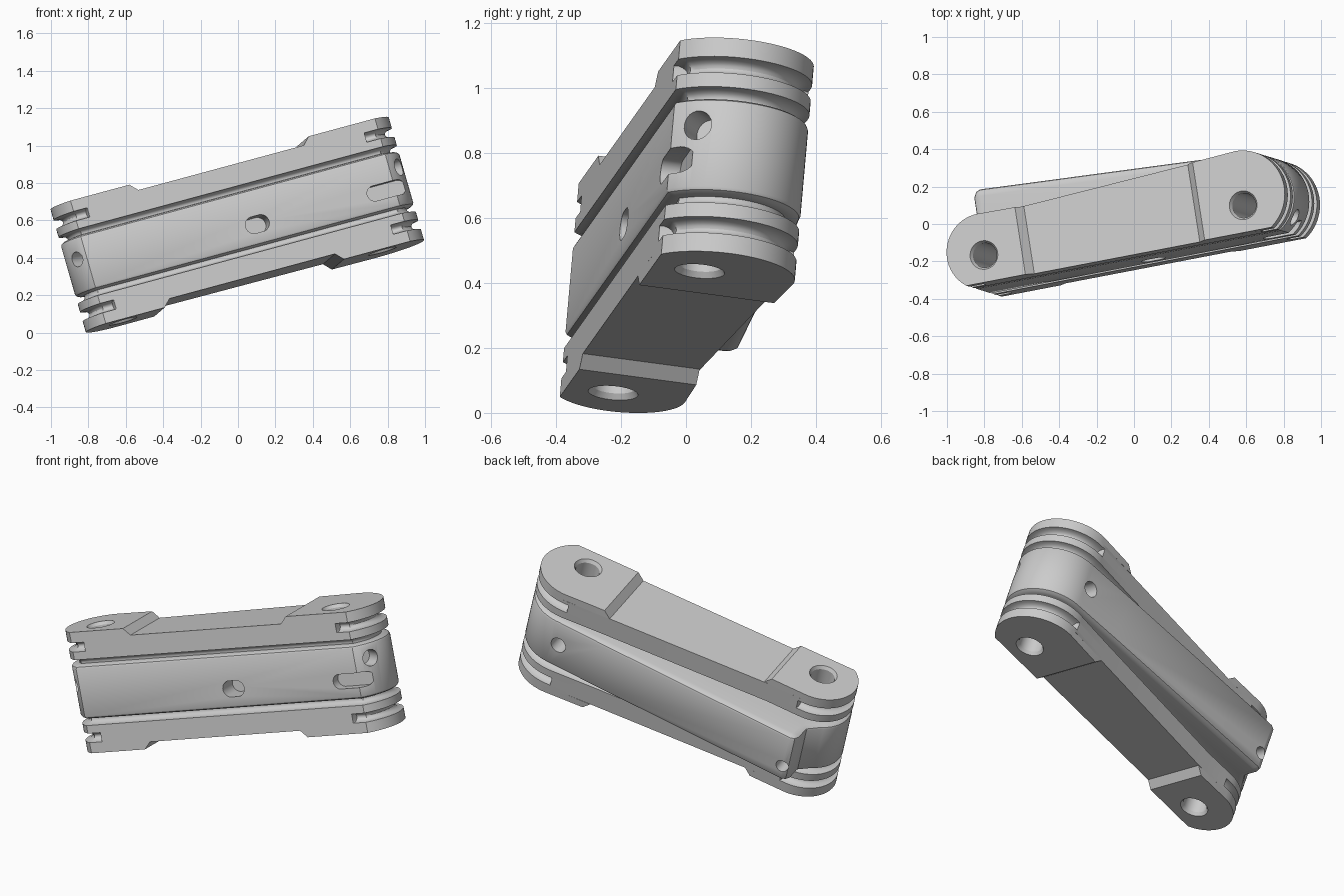
import bpy, bmesh
from math import sin, cos, radians, sqrt
from mathutils import Vector, Matrix

cube = bpy.data.objects.get("Cube")
if cube:
    bpy.data.objects.remove(cube)

# Link frame: length axis, depth axis and pin axis, tilted in space
pin = Vector((-0.275, 0.085, 0.958)).normalized()
length = Vector((0.949, 0.182, 0.256))
length = (length - pin * length.dot(pin)).normalized()
depth = pin.cross(length)
FRAME = Matrix((length, depth, pin)).transposed().to_4x4()
FRAME.translation = Vector((-0.015, -0.062, 0.577))

PIN = 0.73        # pin distance from the middle
FRONT = -0.145    # flat front side
GROOVE = 0.045    # groove depth
HALF_GROOVE = 0.026
BODY_TOP, BOSS_TOP = 0.303, 0.343

grey = bpy.data.materials.new("light grey")
grey.use_nodes = True
grey.diffuse_color = (0.6, 0.6, 0.6, 1)
grey.node_tree.nodes["Principled BSDF"].inputs["Base Color"].default_value = (0.6, 0.6, 0.6, 1)


def arc(cu, cv, r, start, end, steps):
    angles = [radians(start + (end - start) * i / steps) for i in range(steps + 1)]
    return [(cu + r * cos(a), cv + r * sin(a)) for a in angles]


def left_arc(end):
    return arc(-PIN, 0.02, 0.205, 233.6, end, 24)


def right_arc():
    return arc(PIN, 0.055, 0.24, 90, -56.4, 28)


def inset(points, amounts):
    """Move each point of a clockwise outline inward by its amount."""
    result = []
    for i, p in enumerate(points):
        p = Vector(p)
        a = (p - Vector(points[i - 1])).normalized()
        b = (Vector(points[(i + 1) % len(points)]) - p).normalized()
        t = (a + b).normalized()
        result.append(p + Vector((t.y, -t.x)) * amounts[i])
    return result


def loft(name, rings):
    """Solid through (height, outline) rings with equal point counts."""
    bm = bmesh.new()
    loops = [[bm.verts.new((p[0], p[1], w)) for p in pts] for w, pts in rings]
    n = len(loops[0])
    for lo, hi in zip(loops, loops[1:]):
        for i in range(n):
            j = (i + 1) % n
            bm.faces.new((lo[i], lo[j], hi[j], hi[i]))
    bm.faces.new(loops[0])
    bm.faces.new(loops[-1])
    bmesh.ops.recalc_face_normals(bm, faces=bm.faces)
    mesh = bpy.data.meshes.new(name)
    bm.to_mesh(mesh)
    bm.free()
    mesh.materials.append(grey)
    obj = bpy.data.objects.new(name, mesh)
    bpy.context.collection.objects.link(obj)
    return obj


# Body: grooves all round beside the middle, and short ones round the ends
left = left_arc(90)
right = right_arc()
back = [(-0.70, 0.225), (-0.695, 0.225), (-0.52, 0.222), (0.45, 0.277), (0.695, 0.294), (0.70, 0.295)]
front = [(0.79, FRONT), (0.785, FRONT), (-0.775, FRONT), (-0.78, FRONT)]
outline = left + back + right + front
at_end = [abs(u) > (0.698 if v > 0 else 0.778) and not (0.78 < u < 0.787 and v == FRONT)
          for u, v in outline]


def grooved(d, ends_only):
    return inset(outline, [d if e or not ends_only else 0 for e in at_end])


half = []
for k in range(6):
    t = radians(18 * k)
    half.append((0.16 + HALF_GROOVE * sin(t), grooved(GROOVE * cos(t), False)))
for k in range(11):
    t = radians(-90 + 18 * k)
    half.append((0.257 + HALF_GROOVE * sin(t), grooved(GROOVE * cos(t), True)))
half.append((BODY_TOP, outline))
body = loft("body", [(-w, pts) for w, pts in reversed(half)] + half)

# Centre block: wider at the back of one end
block_outline = (left_arc(125) + [(-0.79, 0.25), (-0.79, 0.34), (-0.775, 0.37), (-0.75, 0.38), (0.43, 0.315)]
                 + right_arc())
block_half = []
for k in range(4):
    t = radians(90 - 28 * k)
    d = GROOVE * (1 - sin(t)) * 0.9
    block_half.append((0.134 + 0.02 * cos(t), inset(block_outline, [d] * len(block_outline))))
block = loft("centre_block", [(-w, pts) for w, pts in reversed(block_half)] + block_half)

# Raised bosses with ramped inner edges, on both faces
def boss_outline(side, ramp):
    if side < 0:
        u = -0.52 + ramp
        return left + [(u, 0.222), (u, FRONT)]
    u = 0.49 - ramp
    return [(u, FRONT), (u, 0.279)] + right


parts = [body, block]
for face, label in ((1, "upper"), (-1, "lower")):
    for side, end in ((-1, "right"), (1, "left")):
        rings = [(face * (BODY_TOP - 0.001), boss_outline(side, 0.04)),
                 (face * BOSS_TOP, boss_outline(side, 0))]
        parts.append(loft(f"{label}_{end}_boss", rings))

# Holes: cutters are lofted along their own axis, then placed
cutters = []


def cutter(rings, place=None, targets=parts):
    obj = loft("hole_cutter", rings)
    obj.hide_render = True
    if place:
        obj.data.transform(place)
    cutters.append((obj, targets))


def drill(u, v, w, direction, r, deep, stretch=0.0):
    """Blind hole entering at a point; stretch makes it a slot along the length."""
    shape = [(x + (stretch if x > 0 else -stretch), y) for x, y in arc(0, 0, r, 5, 350, 23)]
    z = Vector(direction).normalized()
    y = Vector((0, 0, 1))
    place = Matrix((y.cross(z), y, z)).transposed().to_4x4()
    place.translation = Vector((u, v, w))
    cutter([(-0.08, shape), (deep, shape)], place, [body, block])


for u in (-PIN, PIN):
    bore = [(w, arc(u, 0, r, 0, 348.75, 31)) for w, r in
            ((-0.36, 0.088), (-0.325, 0.066), (0.325, 0.066), (0.36, 0.088))]
    cutter(bore)
drill(0.09, FRONT, -0.04, (0, 1, 0), 0.046, 0.12, 0.02)        # front middle
drill(0.82, FRONT, -0.045, (0, 1, 0), 0.042, 0.06, 0.07)       # end slot
drill(0.93, -0.08, 0.062, (-0.82, 0.57, 0), 0.046, 0.1)        # end hole
drill(-0.9, -0.10, 0.033, (0.82, 0.57, 0), 0.04, 0.1)          # opposite end hole
drill(0.70, 0.295, 0.0, (0, -1, 0), 0.045, 0.1)                # back hole
drill(-0.74, 0.38, -0.06, (0, -1, 0), 0.036, 0.1)              # wide end hole

for obj, targets in cutters:
    for part in targets:
        mod = part.modifiers.new("hole", "BOOLEAN")
        mod.operation = "DIFFERENCE"
        mod.solver = "EXACT"
        mod.object = obj

# Bake the holes, tilt into place and shade
for part in parts:
    bpy.ops.object.select_all(action="DESELECT")
    part.select_set(True)
    bpy.context.view_layer.objects.active = part
    for mod in list(part.modifiers):
        bpy.ops.object.modifier_apply(modifier=mod.name)
    part.data.transform(FRAME)
    bpy.ops.object.shade_smooth_by_angle(angle=radians(30))
for obj, targets in cutters:
    bpy.data.objects.remove(obj)
